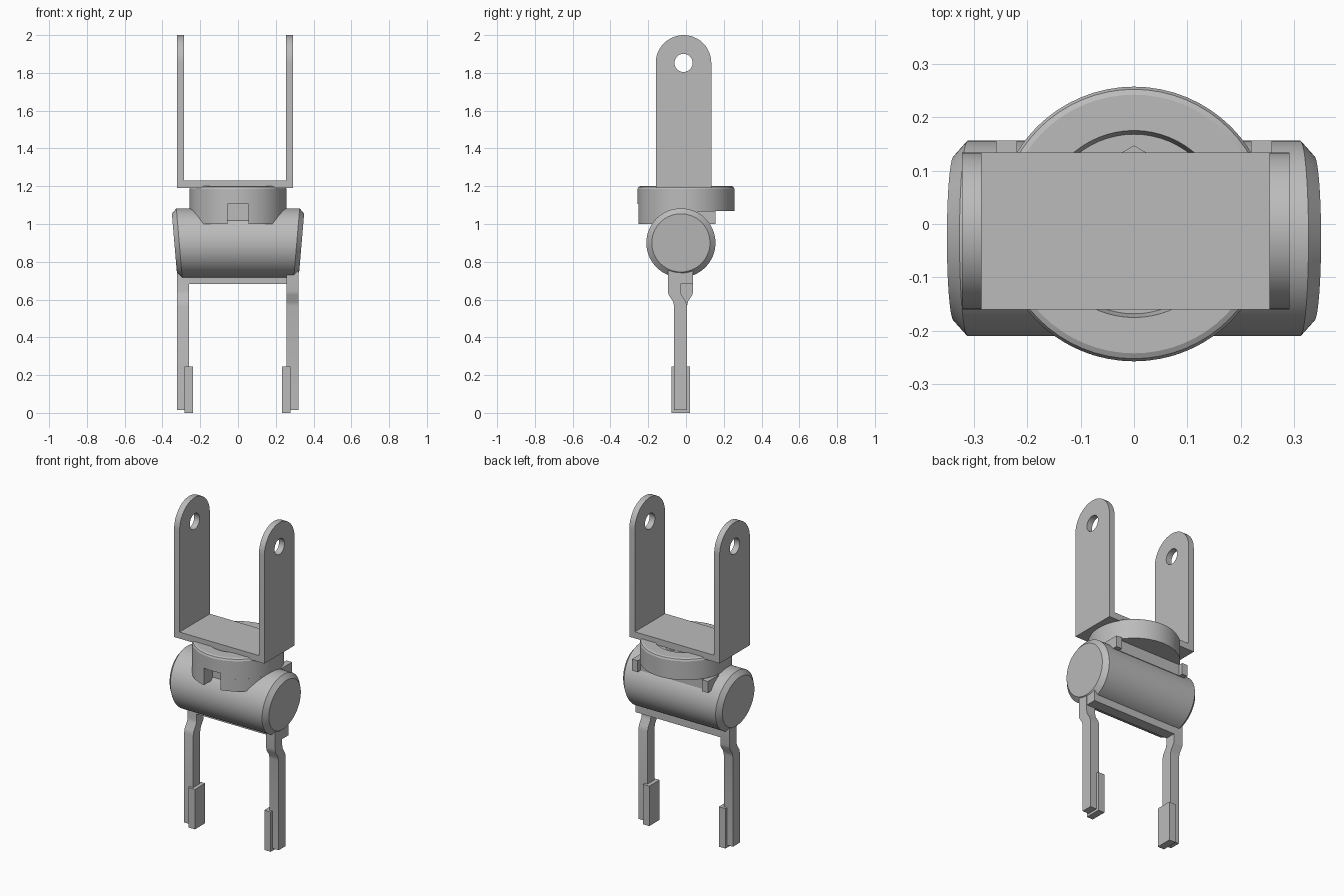
import bpy, bmesh, math
from mathutils import Vector

old = bpy.data.objects.get("Cube")
if old:
    bpy.data.objects.remove(old, do_unlink=True)

grey = bpy.data.materials.new("plain_grey")
grey.use_nodes = True
COLOUR = (0.5, 0.5, 0.5, 1)
grey.diffuse_color = COLOUR
grey.node_tree.nodes["Principled BSDF"].inputs["Base Color"].default_value = COLOUR


def finish(name, bm, smooth=False):
    bmesh.ops.recalc_face_normals(bm, faces=bm.faces)
    mesh = bpy.data.meshes.new(name)
    bm.to_mesh(mesh)
    bm.free()
    ob = bpy.data.objects.new(name, mesh)
    bpy.context.collection.objects.link(ob)
    mesh.materials.append(grey)
    if smooth:
        activate(ob)
        bpy.ops.object.shade_smooth_by_angle(angle=math.radians(25))
    return ob


def activate(ob):
    bpy.ops.object.select_all(action='DESELECT')
    ob.select_set(True)
    bpy.context.view_layer.objects.active = ob


def prism(name, points, offset, smooth=False):
    """Extrude a planar outline along an offset."""
    bm = bmesh.new()
    face = bm.faces.new([bm.verts.new(p) for p in points])
    extra = bmesh.ops.extrude_face_region(bm, geom=[face])["geom"]
    moved = [g for g in extra if isinstance(g, bmesh.types.BMVert)]
    bmesh.ops.translate(bm, verts=moved, vec=Vector(offset))
    if not any(f.is_valid and f == face for f in bm.faces):
        bm.faces.new([v for v in bm.verts if v not in moved])
    return finish(name, bm, smooth)


def box(name, x, y, z):
    outline = [(x[0], y[0], z[0]), (x[1], y[0], z[0]), (x[1], y[1], z[0]), (x[0], y[1], z[0])]
    return prism(name, outline, (0, 0, z[1] - z[0]))


def loft(name, rings, caps=True, loop=False):
    """Skin a list of equal rings."""
    bm = bmesh.new()
    rows = [[bm.verts.new(p) for p in ring] for ring in rings]
    n = len(rows[0])
    pairs = list(zip(rows, rows[1:])) + ([(rows[-1], rows[0])] if loop else [])
    for a, b in pairs:
        for i in range(n):
            j = (i + 1) % n
            bm.faces.new([a[i], a[j], b[j], b[i]])
    if caps:
        bm.faces.new(rows[0])
        bm.faces.new(rows[-1])
    return finish(name, bm, True)


def circle(r, n, start=0.0):
    return [(r * math.cos(start + math.tau * i / n), r * math.sin(start + math.tau * i / n))
            for i in range(n)]


def cut(ob, cutter):
    mod = ob.modifiers.new("cut", 'BOOLEAN')
    mod.operation = 'DIFFERENCE'
    mod.solver = 'EXACT'
    mod.object = cutter
    activate(ob)
    bpy.ops.object.modifier_apply(modifier=mod.name)


def discard(ob):
    bpy.data.objects.remove(ob, do_unlink=True)


# Upper bracket: base plate and two rounded, drilled arms
X0, X1, Y0, Y1 = -0.322, 0.291, -0.16, 0.134
THICK = 0.037
box("bracket_base", (X0, X1), (Y0, Y1), (1.19, 1.23))
mid, rad = (Y0 + Y1) / 2, (Y1 - Y0) / 2
pin_z = 2 - rad
drill = prism("drill", [(-0.5, mid + a, pin_z + b) for a, b in circle(0.048, 32)], (1, 0, 0))
for side, x in (("right", X0), ("left", X1 - THICK)):
    arch = [(x, mid + rad * math.cos(math.pi * i / 24), pin_z + rad * math.sin(math.pi * i / 24))
            for i in range(25)]
    arm = prism("bracket_arm_" + side, [(x, Y0, 1.23), (x, Y1, 1.23)] + arch, (THICK, 0, 0), True)
    cut(arm, drill)
discard(drill)

# Swivel disc with a round recess, and the skirt below it
DISC = 0.257
profile = [(0.02, 1.07), (DISC, 1.07), (DISC, 1.185), (0.252, 1.195), (0.242, 1.2),
           (0.175, 1.2), (0.168, 1.175), (0.02, 1.175)]
disc = loft("swivel_disc", [[(x, y, z) for x, y in circle(r, 64)] for r, z in profile],
            caps=False, loop=True)
flat_y = 0.13
a0 = math.pi - math.asin(flat_y / DISC)
sweep = math.pi + 2 * math.asin(flat_y / DISC)
arc = [(DISC * math.cos(a0 + sweep * i / 48), DISC * math.sin(a0 + sweep * i / 48), 1.0)
       for i in range(49)]
skirt = prism("swivel_skirt", arc, (0, 0, 0.075), True)
notch = box("notch", (-0.056, 0.056), (-0.4, -0.167), (0.95, 1.105))
for part in (disc, skirt):
    cut(part, notch)
discard(notch)
prism("swivel_hex", [(x, y, 1.17) for x, y in circle(0.147, 6, math.pi / 2)], (0, 0, 0.02))

# Horizontal barrel with slanted, chamfered ends
CY, CZ = -0.027, 0.9
rings = []
for x, r in ((-0.337, 0.154), (-0.311, 0.183), (0.311, 0.183), (0.337, 0.154)):
    lean = math.copysign(0.085, x)
    rings.append([(x + lean * b, CY + a, CZ + b) for a, b in circle(r, 64)])
loft("barrel", rings)

# Rear lugs and the bar under the barrel
for side, s in (("right", -1), ("left", 1)):
    box("rear_lug_" + side, sorted((s * 0.219, s * 0.258)), (0.05, 0.156), (1.0, 1.07))
box("cross_bar", (-0.318, 0.318), (-0.029, 0.037), (0.683, 0.765))

# Two legs bent in opposite directions, each with a foot pad
AXIS = -0.029
HALF = 0.034
path = [(0.033, 0.77), (0.033, 0.645), (0.029, 0.625), (0.006, 0.59), (0, 0.565), (0, 0.015)]
for side, s in (("right", 1), ("left", -1)):
    edge = [(AXIS + s * d - HALF, z) for d, z in path]
    edge += [(AXIS + s * d + HALF, z) for d, z in reversed(path)]
    x = -0.322 if s > 0 else 0.258
    prism("leg_" + side, [(x, y, z) for y, z in edge], (0.062, 0, 0), True)
    pad = (-0.283, -0.238) if s > 0 else (0.234, 0.277)
    box("foot_pad_" + side, pad, (-0.078, 0.022), (0, 0.245))
